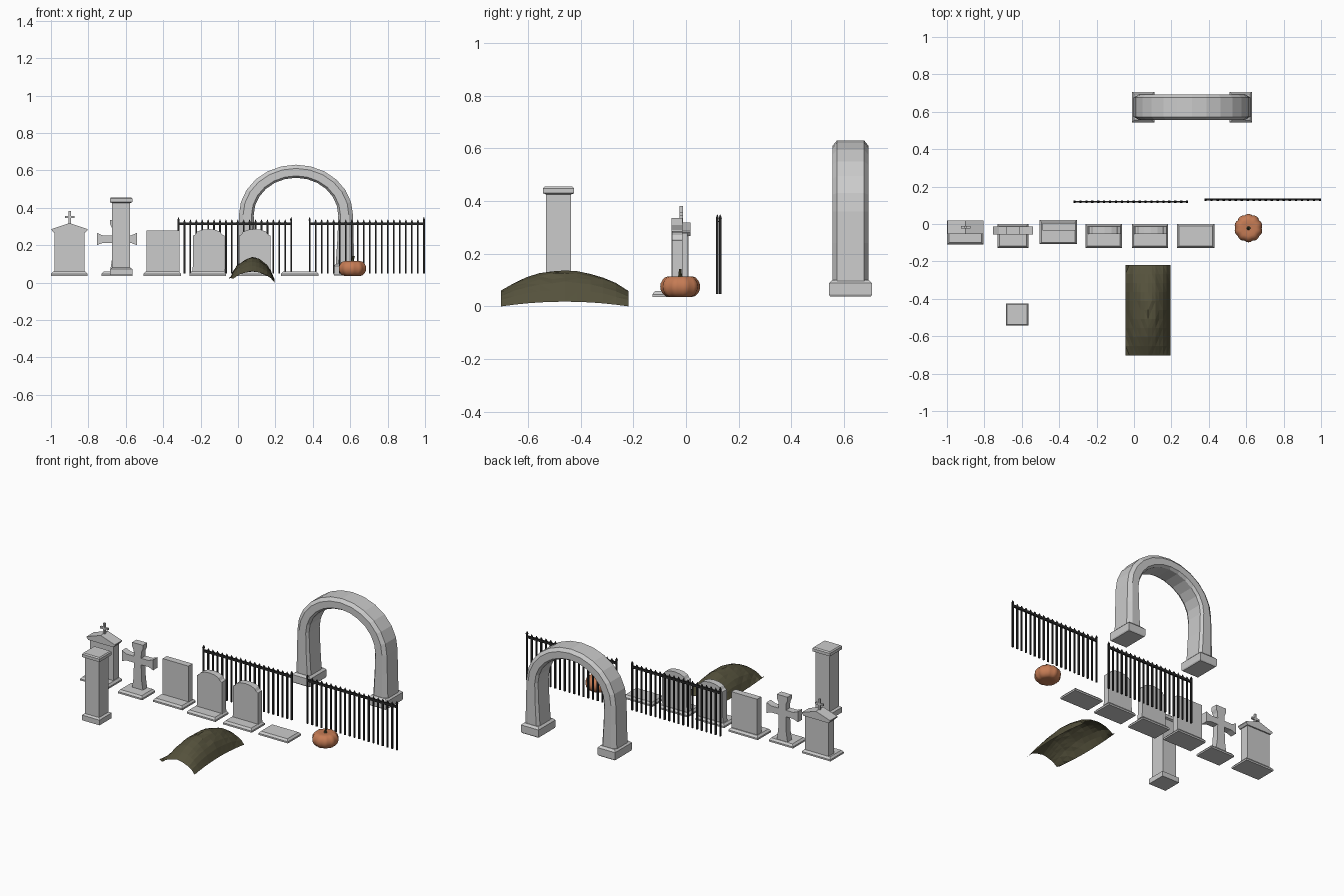
import bpy, bmesh, math, random
from mathutils import Matrix, Vector

if "Cube" in bpy.data.objects:
    bpy.data.objects.remove(bpy.data.objects["Cube"])

random.seed(4)


def make(name, bm, mat=None, smooth=False):
    bmesh.ops.recalc_face_normals(bm, faces=bm.faces)
    me = bpy.data.meshes.new(name)
    bm.to_mesh(me)
    bm.free()
    ob = bpy.data.objects.new(name, me)
    bpy.context.collection.objects.link(ob)
    if mat:
        me.materials.append(mat)
    if smooth:
        for p in me.polygons:
            p.use_smooth = True
    return ob


def colour(name, r, g, b):
    m = bpy.data.materials.new(name)
    m.diffuse_color = (r, g, b, 1)
    m.use_nodes = True
    m.node_tree.nodes["Principled BSDF"].inputs["Base Color"].default_value = m.diffuse_color
    return m


def loft(bm, rings, caps=True):
    """Skin a list of closed point rings."""
    vs = [[bm.verts.new(p) for p in r] for r in rings]
    n = len(vs[0])
    for a, b in zip(vs, vs[1:]):
        for i in range(n):
            j = (i + 1) % n
            bm.faces.new((a[i], a[j], b[j], b[i]))
    if caps:
        bm.faces.new(vs[0])
        bm.faces.new(vs[-1])


def block(bm, x0, x1, y0, y1, levels):
    """Box whose outline is inset by the given amount at each height."""
    loft(bm, [[(x0 + d, y0 + d, z), (x1 - d, y0 + d, z), (x1 - d, y1 - d, z), (x0 + d, y1 - d, z)]
              for z, d in levels])


def prism(bm, pts, y0, y1):
    loft(bm, [[(x, y, z) for x, z in pts] for y in (y0, y1)])


def mirrored(half, cx):
    """Right-hand outline, bottom to top, completed on the left."""
    return [(cx + x, z) for x, z in half] + [(cx - x, z) for x, z in reversed(half) if x > 0]


# grave plinths with a chamfered top edge
for name, x0, x1, y0, y1 in [("roofed_grave_base", -1, -.805, -.11, .02), ("cross_grave_base", -.73, -.565, -.128, 0),
                             ("slab_grave_base", -.505, -.305, -.108, .022), ("round_grave_base", -.26, -.065, -.128, 0),
                             ("round_grave_base_2", -.012, .183, -.128, 0), ("empty_grave_base", .23, .43, -.128, 0)]:
    bm = bmesh.new()
    block(bm, x0, x1, y0, y1, [(.036, 0), (.046, 0), (.058, .01)])
    make(name, bm)

# roofed headstone with small cross
bm = bmesh.new()
prism(bm, mirrored([(.08, .056), (.08, .275), (0, .3)], -.9), -.045, .01)
prism(bm, mirrored([(.085, .268), (.096, .28), (.096, .286), (0, .318)], -.9), -.053, .018)
prism(bm, mirrored([(.006, .305), (.006, .344), (.026, .344), (.026, .356), (.006, .356), (.006, .382)], -.9),
      -.024, -.012)
make("roofed_headstone", bm)

# stone cross with flared ends
bm = bmesh.new()
prism(bm, mirrored([(.037, .056), (.027, .12), (.025, .212), (.075, .212), (.107, .2), (.107, .265), (.075, .252),
                    (.025, .252), (.026, .29), (.036, .31), (.036, .335)], -.6475), -.055, -.013)
make("stone_cross", bm)

# plain slab
bm = bmesh.new()
prism(bm, mirrored([(.088, .056), (.088, .278)], -.402), -.034, .006)
make("slab_headstone", bm)

# round topped headstones
for i, cx in enumerate((-.157, .089)):
    bm = bmesh.new()
    half = [(.088, .056), (.084, .09), (.084, .25), (.072, .256)]
    half += [(.072 * math.cos(a), .256 + .03 * math.sin(a)) for a in (math.pi / 6, math.pi / 3, math.pi / 2.01)]
    prism(bm, mirrored(half, cx), -.054, -.014)
    make("round_headstone_%d" % (i + 1), bm)

# square pillar: foot, shaft and cap in one skin
bm = bmesh.new()
block(bm, -.685, -.565, -.543, -.425,
      [(.04, 0), (.072, 0), (.08, .012), (.425, .012), (.43, 0), (.448, 0), (.455, .006)])
make("pillar", bm)

# arch: chamfered section swept over legs and a round top
CX, CY, HALF = .31, .625, .068
stations = [((.212, .09), (.312, .09)), ((.222, .24), (.308, .24))]
N = 12
for k in range(N + 1):
    a = math.pi * k / N
    stations.append(((.226 * math.cos(a), .36 + .2 * math.sin(a)), (.305 * math.cos(a), .36 + .27 * math.sin(a))))
stations += [((-i[0], i[1]), (-o[0], o[1])) for i, o in reversed(stations[:2])]
rings = []
for i, o in stations:
    i, o = Vector((i[0], 0, i[1])), Vector((o[0], 0, o[1]))
    section = [(0, -.052), (.15, -HALF), (.72, -HALF), (1, -.052), (1, .052), (.72, HALF), (.15, HALF), (0, .052)]
    rings.append([i.lerp(o, t) + Vector((CX, CY + y, 0)) for t, y in section])
bm = bmesh.new()
loft(bm, rings)
make("arch", bm)
for side, s in (("left", -1), ("right", 1)):
    bm = bmesh.new()
    c = CX + s * .261
    block(bm, c - .06, c + .06, CY - .082, CY + .082, [(.038, .004), (.045, 0), (.088, 0), (.1, .012)])
    make("arch_foot_" + side, bm)

# iron fences: pointed bars on one rail
iron = colour("iron", .02, .02, .02)
for name, x0, x1, y in (("fence_left", -.318, .284, .119), ("fence_right", .383, .994, .13)):
    bm = bmesh.new()
    n = 20
    for k in range(n):
        x = x0 + (x1 - x0) * k / (n - 1)
        r = .0045
        top = .33 if k in (0, n - 1) else .318
        loft(bm, [[(x + sx * w, y + sy * w, z) for sx, sy in ((-1, -1), (1, -1), (1, 1), (-1, 1))]
                  for z, w in ((.048, r), (top, r), (top + .005, r * 1.3), (top + .02, .0006))])
    block(bm, x0, x1, y - .005, y + .005, [(.308, 0), (.322, 0)])
    make(name, bm, iron)

# ribbed pumpkin and stem
bm = bmesh.new()
SEG, LEV = 40, 12
rings = []
for k in range(LEV + 1):
    t = -math.pi / 2 + math.pi * (k + .15 if k == 0 else k - .15 if k == LEV else k) / LEV
    ring = []
    for j in range(SEG):
        a = 2 * math.pi * j / SEG
        rib = .93 + .07 * abs(math.sin(a * 5))
        r = .076 * rib * math.cos(t) ** .8
        dip = .012 * max(0, abs(math.sin(t)) - .8) / .2
        ring.append((.612 + r * math.cos(a), -.022 + r * math.sin(a),
                     .075 + (.05 * abs(math.sin(t)) - dip) * (1 if t > 0 else -1)))
    rings.append(ring)
loft(bm, rings)
make("pumpkin", bm, colour("pumpkin_skin", .56, .2, .09), True)
bm = bmesh.new()
loft(bm, [[(.612 + dx + r * math.cos(j * math.pi / 3), -.022 + r * math.sin(j * math.pi / 3), z) for j in range(6)]
          for z, r, dx in ((.105, .014, 0), (.12, .007, 0), (.142, .006, .007))])
make("pumpkin_stem", bm, colour("stem", .07, .07, .03))

# earth mound: open arched sheet with streaks running along it
bm = bmesh.new()
NX, NY = 12, 10
grid = []
streak = [random.uniform(-.005, .005) for _ in range(NX + 1)]
for j in range(NY + 1):
    v = 2 * j / NY - 1
    row = []
    for i in range(NX + 1):
        u = 2 * i / NX - 1
        edge = .018 * (1 - v * v) + (.03 * v * v if u < -.95 else 0)
        ridge = .133 - .075 * abs(v) ** 2.2
        z = edge + (ridge - edge) * max(0, 1 - u * u) ** .75
        if 0 < i < NX:
            z += (streak[i] + random.uniform(-.004, .003)) * (1 - .5 * abs(v))
        row.append(bm.verts.new((.075 + .12 * u, -.46 + .242 * v, max(0, z))))
    grid.append(row)
for j in range(NY):
    for i in range(NX):
        bm.faces.new((grid[j][i], grid[j][i + 1], grid[j + 1][i + 1], grid[j + 1][i]))
bmesh.ops.triangulate(bm, faces=bm.faces)
make("earth_mound", bm, colour("earth", .09, .083, .045))
